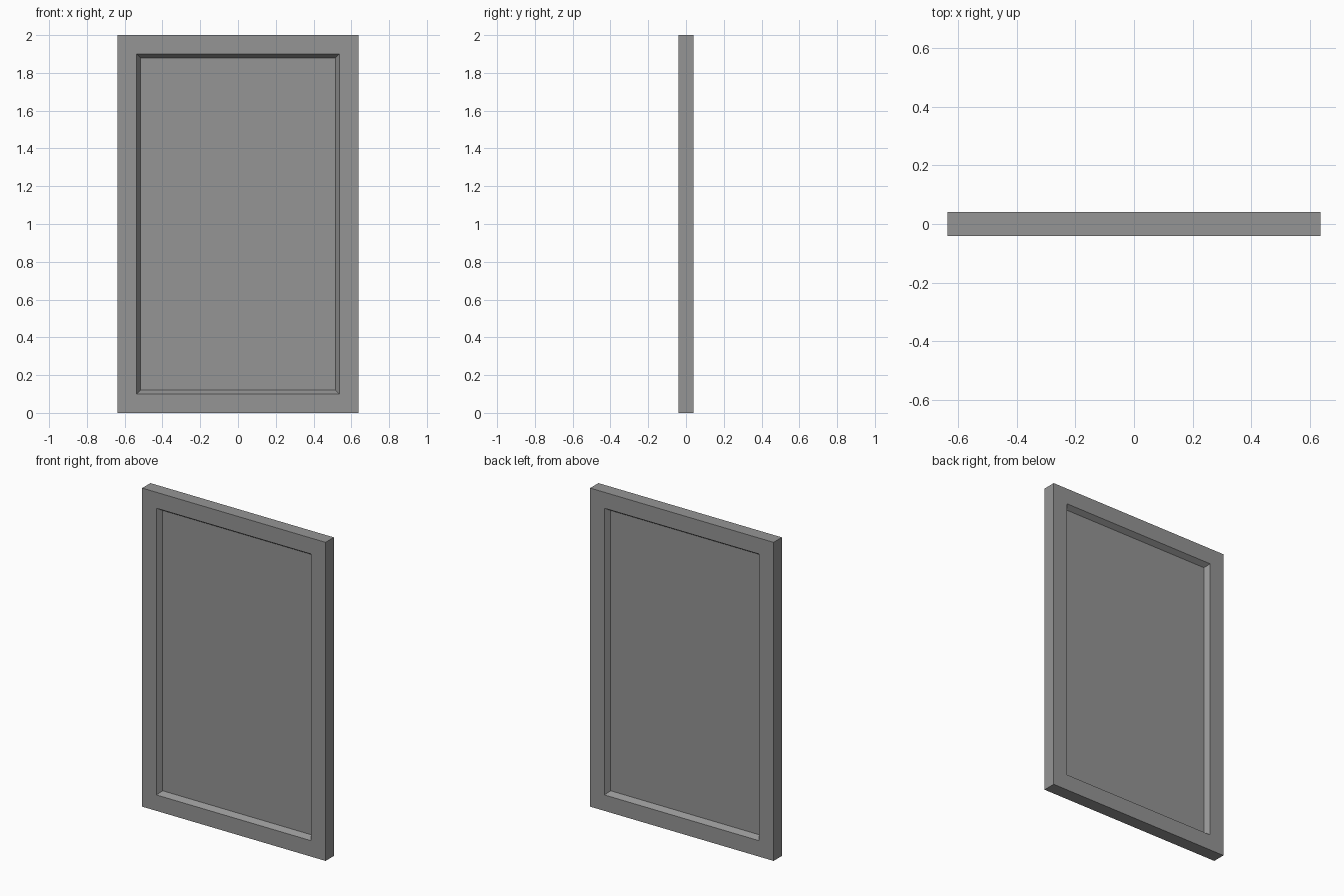
import bpy
import bmesh
from mathutils import Matrix, Vector

cube = bpy.data.objects.get("Cube")
if cube:
    bpy.data.objects.remove(cube, do_unlink=True)

WIDTH, DEPTH, HEIGHT = 1.274, 0.082, 2.0
RAIL = 0.1      # width of the flat border
SLOPE = 0.02    # width of the sloping recess walls
RECESS = 0.031  # how far the centre sits back on each side

# Plain grey finish
grey = bpy.data.materials.new("grey")
grey.use_nodes = True
colour = (0.3, 0.3, 0.3, 1)
grey.diffuse_color = colour
grey.node_tree.nodes["Principled BSDF"].inputs["Base Color"].default_value = colour

# Solid slab standing on the ground
bm = bmesh.new()
bmesh.ops.create_cube(bm, size=1, matrix=Matrix.Translation((0, 0, HEIGHT / 2))
                      @ Matrix.Diagonal((WIDTH, DEPTH, HEIGHT, 1)))

# Border and sunken centre on the front and the back
for side in (-1, 1):
    bm.normal_update()
    face = max(bm.faces, key=lambda f: f.normal.dot(Vector((0, side, 0))))
    bmesh.ops.inset_region(bm, faces=[face], thickness=RAIL, use_even_offset=True)
    bmesh.ops.inset_region(bm, faces=[face], thickness=SLOPE, use_even_offset=True)
    for v in face.verts:
        v.co.y -= side * RECESS

bmesh.ops.recalc_face_normals(bm, faces=bm.faces)
mesh = bpy.data.meshes.new("framed_panel")
bm.to_mesh(mesh)
bm.free()
mesh.materials.append(grey)
panel = bpy.data.objects.new("framed_panel", mesh)
bpy.context.collection.objects.link(panel)
